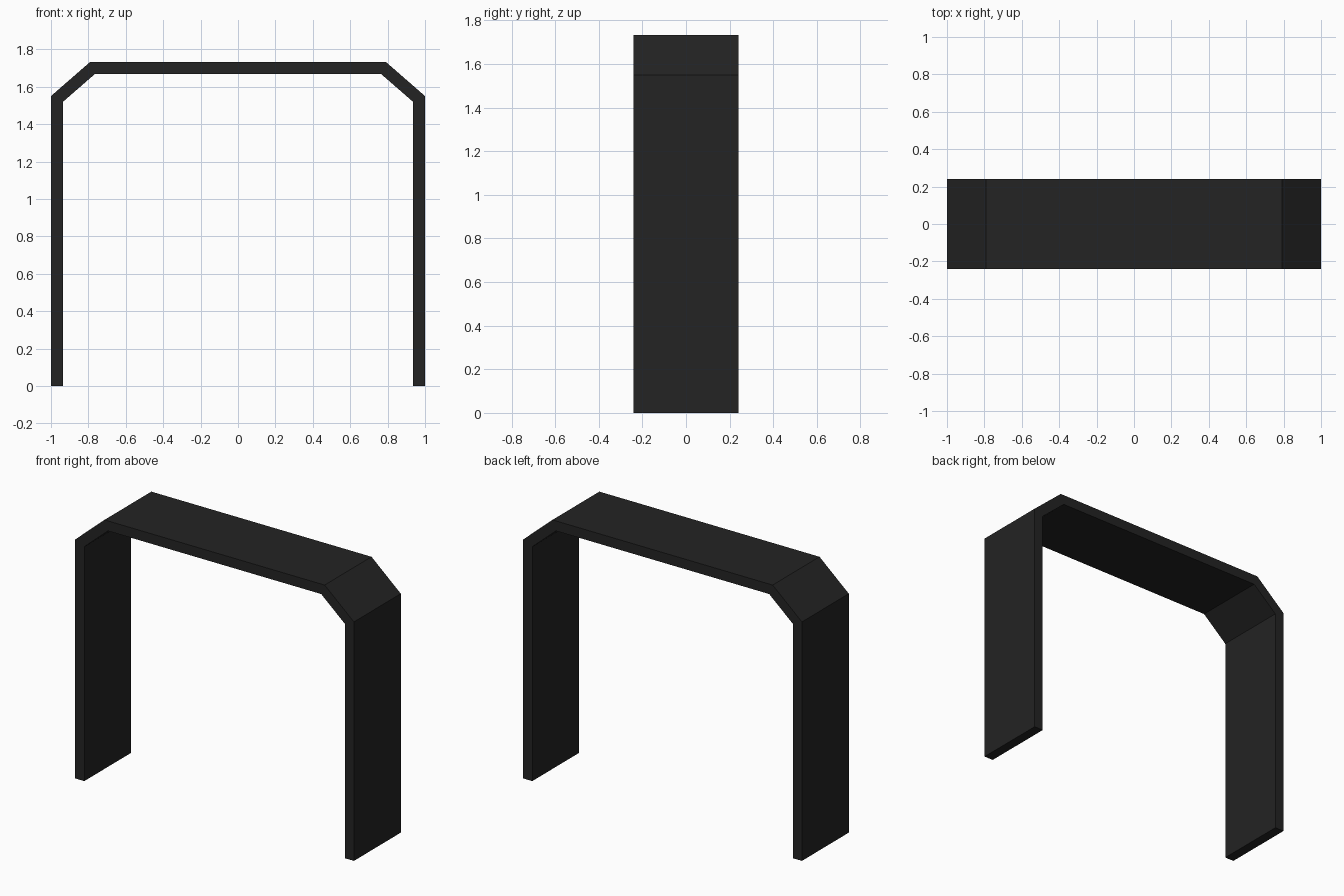
import bpy
import bmesh

cube = bpy.data.objects.get("Cube")
if cube:
    bpy.data.objects.remove(cube, do_unlink=True)

HALF_DEPTH = 0.24

# Matte black
black = bpy.data.materials.new("matte_black")
black.use_nodes = True
colour = (0.017, 0.017, 0.017, 1)
black.diffuse_color = colour
black.node_tree.nodes["Principled BSDF"].inputs["Base Color"].default_value = colour

# Half outlines of the chamfered arch, from foot to top
outer_half = [(1.0, 0.0), (1.0, 1.55), (0.79, 1.733)]
inner_half = [(0.935, 0.0), (0.935, 1.52), (0.765, 1.668)]


def mirrored(half):
    """Continue a right-hand outline across to the other foot."""
    return half + [(-x, z) for x, z in reversed(half)]


outer, inner = mirrored(outer_half), mirrored(inner_half)

# Arch frame: one strip of quads between the outlines, extruded through its depth
bm = bmesh.new()
rows = [[bm.verts.new((x, -HALF_DEPTH, z)) for x, z in line] for line in (outer, inner)]
for i in range(len(outer) - 1):
    bm.faces.new((rows[0][i], rows[0][i + 1], rows[1][i + 1], rows[1][i]))
result = bmesh.ops.extrude_face_region(bm, geom=bm.faces[:])
back = [v for v in result["geom"] if isinstance(v, bmesh.types.BMVert)]
bmesh.ops.translate(bm, verts=back, vec=(0, 2 * HALF_DEPTH, 0))

# Keep both end faces on the closed solid
if any(e.is_boundary for e in bm.edges):
    bmesh.ops.holes_fill(bm, edges=[e for e in bm.edges if e.is_boundary])
bmesh.ops.recalc_face_normals(bm, faces=bm.faces[:])

mesh = bpy.data.meshes.new("arch_frame")
bm.to_mesh(mesh)
bm.free()
mesh.materials.append(black)
arch = bpy.data.objects.new("arch_frame", mesh)
bpy.context.collection.objects.link(arch)
